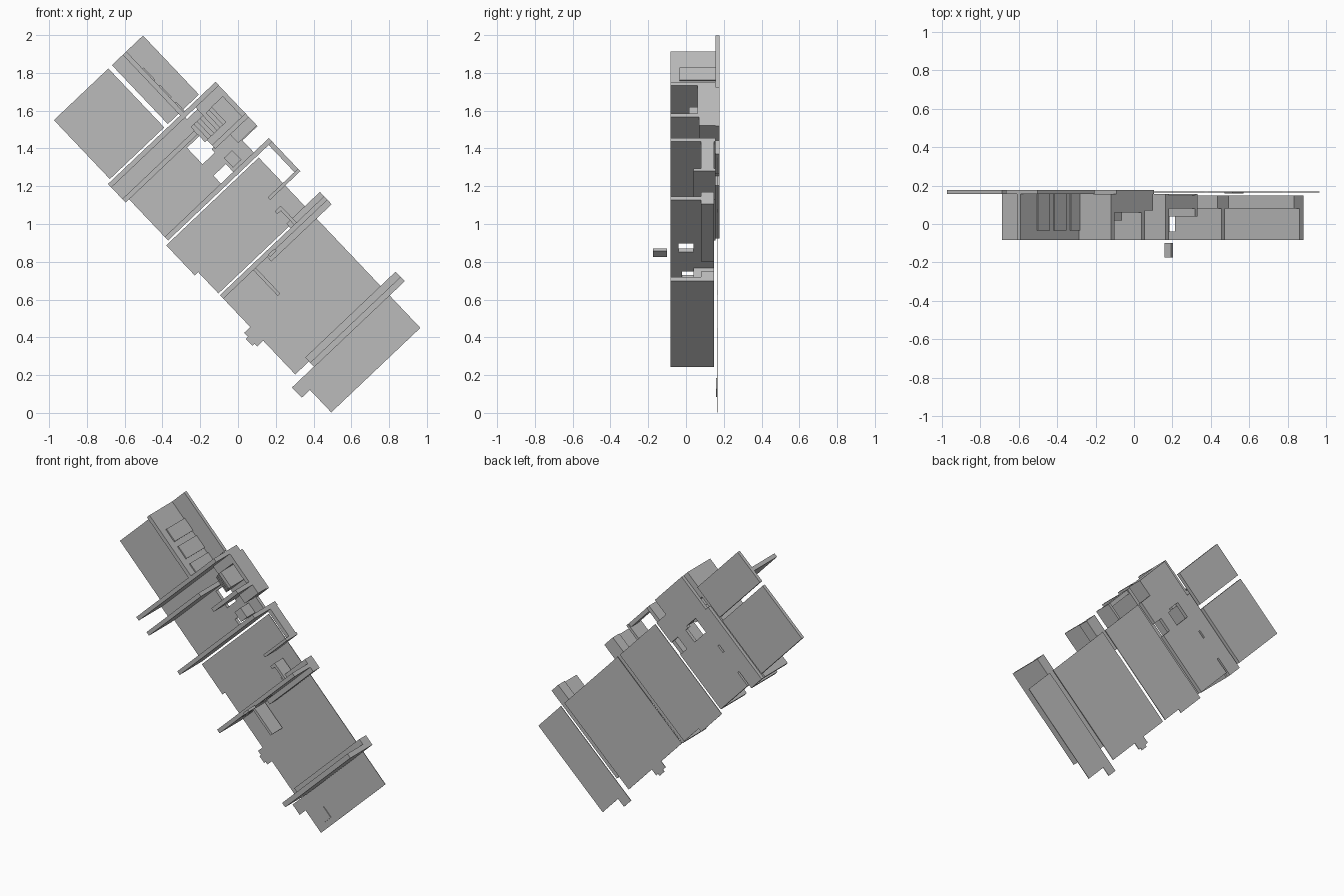
import bpy, bmesh, math
from mathutils import Matrix

cube = bpy.data.objects.get("Cube")
if cube:
    bpy.data.objects.remove(cube, do_unlink=True)

grey = bpy.data.materials.new("plain_grey")
grey.use_nodes = True
tone = (.5, .5, .5, 1)
grey.diffuse_color = tone
grey.node_tree.nodes["Principled BSDF"].inputs["Base Color"].default_value = tone

# The plan is tilted: u runs down its length, v runs across it
TILT = Matrix.Rotation(math.radians(46.5), 4, 'Y')

# Depths shared by the parts, from front to back
FRONT, LOW, FLOOR, BACK = -.083, .148, .155, .178
SHEET_FRONT, SHEET_BACK = .164, .168

# Lines of the plan across its width
LEFT, MIDDLE, RIGHT, OUTER = .36, .77, 1.01, 1.12
SPINE = .875
HALL_EDGE = SPINE - .015

# Lines of the plan along its length: ends and cross walls
TOP, END = -1.795, .338
FIRST, SECOND, STAIR, THIRD, FOURTH, FIFTH = -1.34, -1.23, -1.11, -.93, -.505, .086
GAP = .025
WALL = .026


def add_box(bm, u_range, y_range, v_range):
    spans = (u_range, y_range, v_range)
    size = Matrix.Diagonal([high - low for low, high in spans] + [1])
    middle = Matrix.Translation([(low + high) / 2 for low, high in spans])
    bmesh.ops.create_cube(bm, size=1, matrix=TILT @ middle @ size)


def make_part(name, boxes):
    bm = bmesh.new()
    for box in boxes:
        add_box(bm, *box)
    mesh = bpy.data.meshes.new(name)
    bm.to_mesh(mesh)
    bm.free()
    mesh.materials.append(grey)
    part = bpy.data.objects.new(name, mesh)
    bpy.context.collection.objects.link(part)


def around(line, width=WALL):
    return line - width / 2, line + width / 2


def after(start, length):
    return start, start + length


def floor(name, *areas):
    make_part(name, [(u, (FLOOR, BACK), v) for u, v in areas])


def sheet(name, *areas):
    make_part(name, [(u, (SHEET_FRONT, SHEET_BACK), v) for u, v in areas])


def cross_wall(name, line, left=LEFT, right=OUTER, back=FLOOR, width=WALL, openings=()):
    """A wall across the plan; each opening is (v range, y range)."""
    u, boxes, start = around(line, width), [], left
    for v, y in openings:
        boxes += [(u, (FRONT, back), (start, v[0])),
                  (u, (FRONT, y[0]), v), (u, (y[1], back), v)]
        start = v[1]
    make_part(name, boxes + [(u, (FRONT, back), (start, right))])


# Thick upper floors
upper = (TOP, FIRST - GAP)
floor("upper_left_floor", (upper, (LEFT, MIDDLE - WALL / 2)))
floor("upper_right_floor", (upper, (MIDDLE + WALL / 2, RIGHT)))
floor("corridor_floor",
      ((FIRST, SECOND), (LEFT - GAP, SPINE)),
      (around(SECOND + WALL / 2), (LEFT + .1, LEFT + .25)),
      (around(SECOND + WALL / 2), (LEFT + .3, SPINE)))
floor("hall_floor",
      ((SECOND + WALL / 2, THIRD), (LEFT, MIDDLE)),
      ((STAIR + WALL, THIRD - .07), (MIDDLE, HALL_EDGE)),
      ((STAIR, THIRD), (HALL_EDGE, RIGHT)),
      ((FIRST + WALL, STAIR + .08), (SPINE, OUTER)))

# Thin lower floors, each with a small step on its left edge
middle = (THIRD + GAP, FOURTH - GAP)
sheet("middle_floor", (middle, (LEFT, RIGHT)),
      (after(middle[0], .22), (LEFT - GAP, LEFT)))
large = (FOURTH, FIFTH - GAP)
sheet("large_floor", (large, (LEFT, RIGHT)),
      (after(FOURTH + .22, .1), (LEFT - .045, LEFT)),
      (after(FOURTH + .25, .05), (LEFT - .06, LEFT)))
end_floor = (FIFTH + WALL / 2, END)
sheet("end_floor", (end_floor, (LEFT, RIGHT)),
      (after(FIFTH + WALL / 2, .075), (LEFT - .06, LEFT)))
make_part("end_floor_tile", [(after(.22, .08), (SHEET_FRONT - .005, SHEET_FRONT), after(.44, .06))])

# Upper long wall with door plates on its right face
make_part("upper_long_wall", [((TOP, FIRST), (FRONT, FLOOR), around(SPINE))])
doors = [after(TOP + .125 * (i + 1), .09) for i in range(3)]
make_part("upper_doors", [(u, (-.035, FLOOR), after(SPINE + WALL / 2, .008)) for u in doors])

# Cross walls
cross_wall("first_cross_wall", FIRST, left=LEFT - GAP)
cross_wall("second_cross_wall", SECOND, left=LEFT - GAP, right=HALL_EDGE)
cross_wall("stair_cross_wall", STAIR, left=SPINE)
cross_wall("third_cross_wall", THIRD)
hatch = ((.515, .57), (-.02, .06))
window = ((.72, .785), (-.04, .04))
cross_wall("fourth_cross_wall", FOURTH, back=LOW, openings=(hatch, window))
cross_wall("fifth_cross_wall", FIFTH, left=LEFT + .1, back=LOW, width=.032)

# Low ledges beside the lower cross walls
shallow = (.08, LOW)
make_part("fourth_wall_ledge", [
    ((FOURTH - .045, FOURTH), shallow, (SPINE, OUTER)),
    ((FOURTH, FOURTH + .045), shallow, (.68, OUTER))])
make_part("fifth_wall_ledge", [((FIFTH - .054, FIFTH), shallow, (LEFT + .1, OUTER))])

# Stairs rising across the plan, with landing and side blocks
tread, rise = .022, .018
make_part("stairs", [
    ((SECOND - .04, SECOND + .07), (.125 - rise * i, FLOOR), after(HALL_EDGE + tread * i, tread))
    for i in range(7)])
make_part("stair_landing", [
    ((FIRST, SECOND - .04), (.06, FLOOR), (.95, OUTER)),
    ((FIRST, STAIR), (.06, FLOOR), (OUTER - WALL, OUTER))])
make_part("hall_blocks", [
    ((STAIR, STAIR + .075), (.07, FLOOR), (RIGHT - WALL, OUTER)),
    ((THIRD - .1, THIRD - .03), (.07, FLOOR), after(SPINE, .06))])

# Partitions in the lower rooms
alcove_end = THIRD + .22
make_part("outer_partition", [((THIRD, alcove_end), shallow, (OUTER - WALL, OUTER))])
make_part("alcove_partition", [(around(alcove_end, .018), (.04, FLOOR), (.9, OUTER))])
make_part("corner_partition", [
    ((FOURTH - .135, FOURTH), (.06, LOW), around(.91, .018)),
    (after(FOURTH - .135, .02), (.06, LOW), (SPINE, .91))])
make_part("room_partition", [((FOURTH, FOURTH + .2), (.04, LOW), around(.588, .018))])

# Small detached block in front
make_part("front_block", [(around(-.49, .016), (-.175, -.1), around(.715, .046))])
